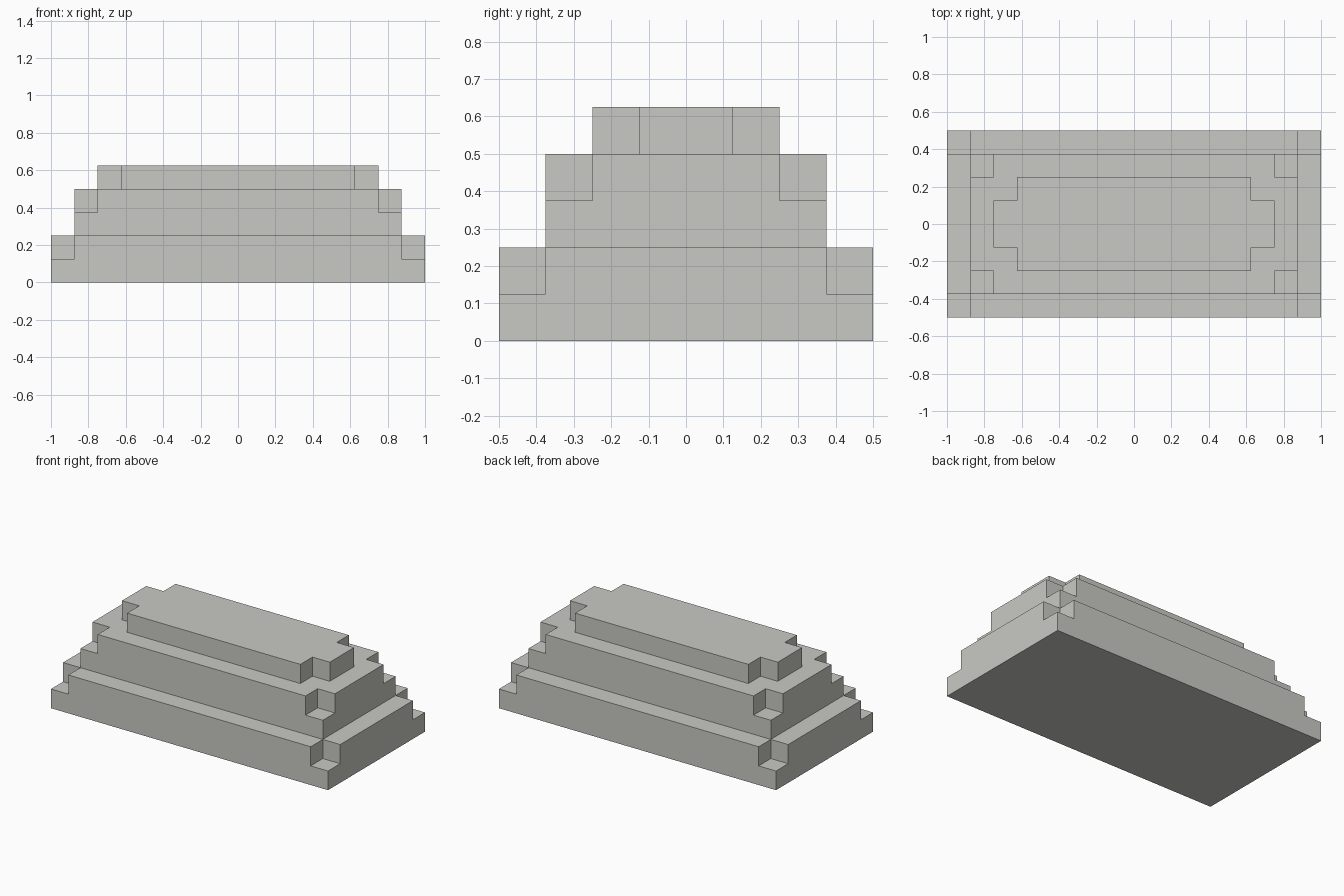
import bpy
import bmesh
from mathutils import Vector

if "Cube" in bpy.data.objects:
    bpy.data.objects.remove(bpy.data.objects["Cube"])

STEP = 0.125  # size of every step and corner notch

stone = bpy.data.materials.new("pale_grey_stone")
stone.diffuse_color = (0.584, 0.584, 0.552, 1.0)
stone.use_nodes = True
stone.node_tree.nodes["Principled BSDF"].inputs["Base Color"].default_value = stone.diffuse_color


def tier(name, hx, hy, z_levels, notched):
    """Closed block with square corner notches in the layers flagged in `notched`."""
    edges = ([-hx, -hx + STEP, hx - STEP, hx],
             [-hy, -hy + STEP, hy - STEP, hy],
             z_levels)
    cells = {(i, j, k) for i in range(3) for j in range(3)
             for k in range(len(notched))
             if not (notched[k] and i != 1 and j != 1)}
    bm = bmesh.new()
    # add each cell side that has no neighbour
    for cell in cells:
        for axis in range(3):
            for side in (0, 1):
                near = list(cell)
                near[axis] += 2 * side - 1
                if tuple(near) in cells:
                    continue
                u, v = (axis + 1) % 3, (axis + 2) % 3
                ring = []
                for du, dv in ((0, 0), (1, 0), (1, 1), (0, 1)):
                    idx = list(cell)
                    idx[axis] += side
                    idx[u] += du
                    idx[v] += dv
                    ring.append(bm.verts.new(Vector([edges[a][idx[a]] for a in range(3)])))
                bm.faces.new(ring if side else ring[::-1])
    # weld and merge coplanar faces
    bmesh.ops.remove_doubles(bm, verts=bm.verts[:], dist=1e-5)
    bmesh.ops.dissolve_limit(bm, angle_limit=0.01, verts=bm.verts[:], edges=bm.edges[:])
    mesh = bpy.data.meshes.new(name)
    bm.to_mesh(mesh)
    bm.free()
    mesh.materials.append(stone)
    obj = bpy.data.objects.new(name, mesh)
    bpy.context.collection.objects.link(obj)
    return obj


# lower and middle tiers: full slab with notched slab above; cap: notched slab only
tier("base_tier", 1.0, 0.5, [0, STEP, 2 * STEP], [False, True])
tier("middle_tier", 1.0 - STEP, 0.5 - STEP, [2 * STEP, 3 * STEP, 4 * STEP], [False, True])
tier("top_tier", 1.0 - 2 * STEP, 0.5 - 2 * STEP, [4 * STEP, 5 * STEP], [True])
